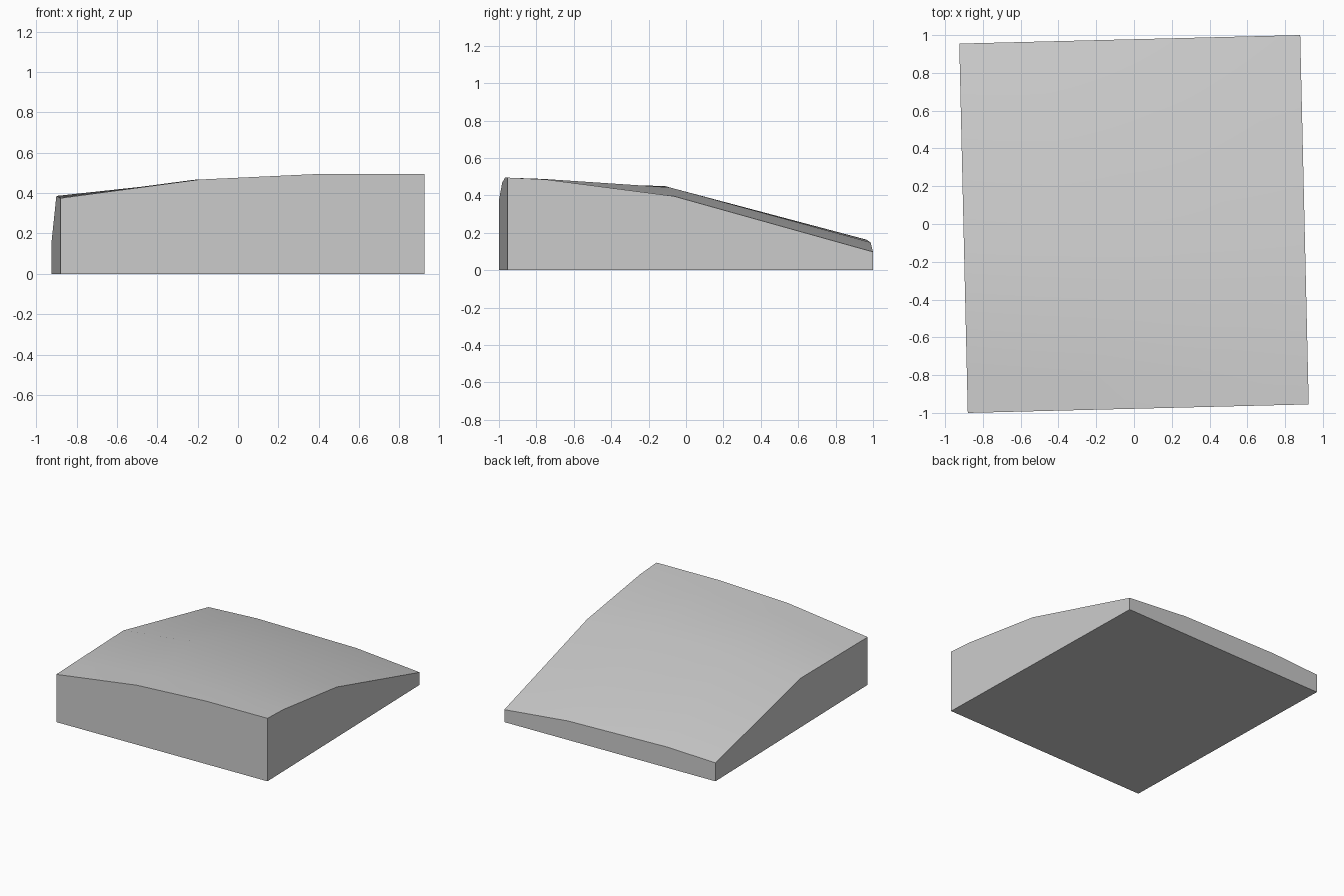
import bpy
import bmesh
from mathutils import Vector

cube = bpy.data.objects.get("Cube")
if cube:
    bpy.data.objects.remove(cube, do_unlink=True)

# Plain grey surface
grey = bpy.data.materials.new("plain_grey")
grey.use_nodes = True
colour = (0.6, 0.6, 0.6, 1)
grey.diffuse_color = colour
grey.node_tree.nodes["Principled BSDF"].inputs["Base Color"].default_value = colour

# Slightly turned footprint corners
front_left, front_right = Vector((-0.88, -1.0)), Vector((0.925, -0.955))
back_left, back_right = Vector((-0.925, 0.955)), Vector((0.88, 1.0))

# Each row runs across the block: depth at both ends, breaks across, heights
rows = [
    (0.0, 0.0, (0, 0.38, 0.71, 1), (0.375, 0.467, 0.495, 0.495)),
    (0.105, 0.105, (0, 0.37, 0.71, 1), (0.378, 0.466, 0.488, 0.485)),
    (0.55 * 0.8, 0.455, (0, 0.33, 0.7, 1), (0.386, 0.45, 0.443, 0.396)),
    (1.0, 1.0, (0, 0.23, 0.7, 1), (0.145, 0.163, 0.149, 0.098)),
]

bm = bmesh.new()
grid = []
for depth_a, depth_b, breaks, heights in rows:
    a = front_left.lerp(back_left, depth_a)
    b = front_right.lerp(back_right, depth_b)
    grid.append([bm.verts.new((*a.lerp(b, t), z)) for t, z in zip(breaks, heights)])

# Gently domed sloping top
for near, far in zip(grid, grid[1:]):
    for i in range(len(near) - 1):
        bm.faces.new((near[i], near[i + 1], far[i + 1], far[i]))

# Vertical walls down to the ground and a flat underside
rim = (grid[0] + [row[-1] for row in grid[1:]]
       + grid[-1][-2::-1] + [row[0] for row in grid[-2:0:-1]])
base = [bm.verts.new((v.co.x, v.co.y, 0)) for v in rim]
for i in range(len(rim)):
    j = (i + 1) % len(rim)
    bm.faces.new((rim[i], base[i], base[j], rim[j]))
bm.faces.new(base[::-1])
bmesh.ops.recalc_face_normals(bm, faces=bm.faces)

mesh = bpy.data.meshes.new("sloped_block")
bm.to_mesh(mesh)
bm.free()
mesh.materials.append(grey)
block = bpy.data.objects.new("sloped_block", mesh)
bpy.context.collection.objects.link(block)

# Smooth top with crisp rim
bpy.ops.object.select_all(action="DESELECT")
block.select_set(True)
bpy.context.view_layer.objects.active = block
bpy.ops.object.shade_smooth_by_angle(angle=0.6)
